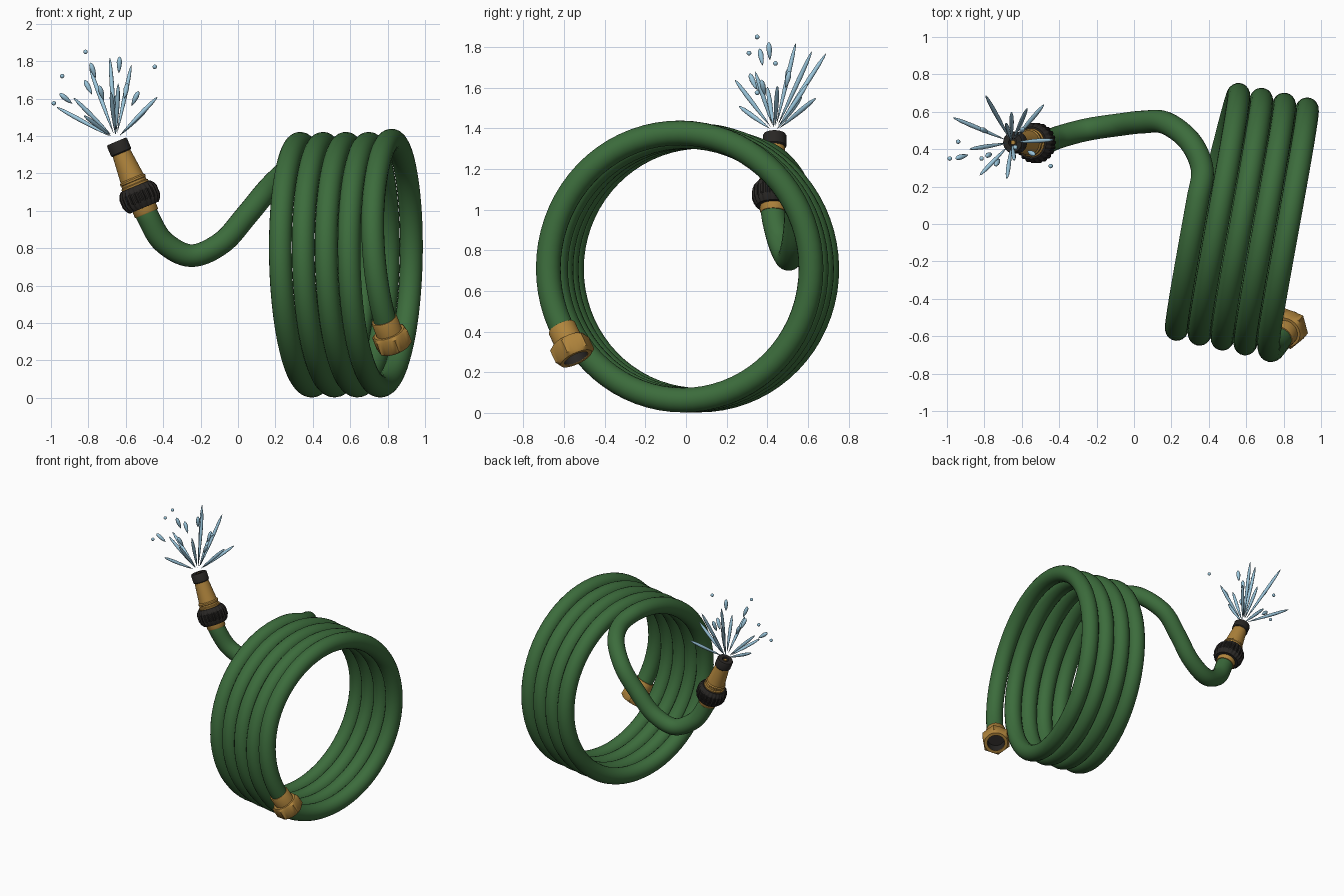
import bpy, bmesh
from math import sin, cos, pi, radians, degrees
from mathutils import Vector

if "Cube" in bpy.data.objects:
    bpy.data.objects.remove(bpy.data.objects["Cube"])


def material(name, rgb):
    m = bpy.data.materials.new(name)
    m.diffuse_color = (*rgb, 1)
    m.use_nodes = True
    m.node_tree.nodes["Principled BSDF"].inputs["Base Color"].default_value = m.diffuse_color
    return m


GREEN = material("hose green", (0.045, 0.15, 0.045))
BRASS = material("brass", (0.43, 0.23, 0.045))
BLACK = material("black rubber", (0.022, 0.02, 0.018))
WATER = material("water blue", (0.33, 0.57, 0.72))


def smooth(obj, angle=35):
    bpy.ops.object.select_all(action='DESELECT')
    obj.select_set(True)
    bpy.context.view_layer.objects.active = obj
    bpy.ops.object.shade_smooth_by_angle(angle=radians(angle))


def round_(i, n):
    return 1.0


def hexagon(i, n):
    return cos(pi / 6) / cos((2 * pi * i / n) % (pi / 3) - pi / 6)


def ribbed(i, n):
    return (1, 1, 0.93, 0.93)[i % 4]


def add_lathe(bm, base, axis, profile, n):
    """Revolve (radius, distance[, shape]) points around an axis."""
    base = Vector(base)
    q = Vector((0, 0, 1)).rotation_difference(Vector(axis).normalized())
    rings = []
    for r, t, *shape in profile:
        f = shape[0] if shape else round_
        if r == 0:
            rings.append([bm.verts.new(base + q @ Vector((0, 0, t)))] * n)
            continue
        ring = []
        for i in range(n):
            a, k = 2 * pi * i / n, r * f(i, n)
            ring.append(bm.verts.new(base + q @ Vector((k * cos(a), k * sin(a), t))))
        rings.append(ring)
    for lo, hi in zip(rings, rings[1:]):
        for i in range(n):
            j = (i + 1) % n
            vs = list(dict.fromkeys((lo[i], lo[j], hi[j], hi[i])))
            if len(vs) > 2:
                bm.faces.new(vs)


def finish(bm, name, mat, angle=35):
    bmesh.ops.recalc_face_normals(bm, faces=bm.faces)
    me = bpy.data.meshes.new(name)
    bm.to_mesh(me)
    bm.free()
    me.materials.append(mat)
    obj = bpy.data.objects.new(name, me)
    bpy.context.collection.objects.link(obj)
    smooth(obj, angle)
    return obj


def lathe(name, base, axis, profile, mat, n=40):
    bm = bmesh.new()
    add_lathe(bm, base, axis, profile, n)
    return finish(bm, name, mat)


# Hose: a coil turned about z, with its free end curving off to the nozzle
TURN = radians(12)


def coil(deg):
    th = radians(deg)
    a = 0.84 - 0.125 * deg / 360 + 0.05 * (max(0, 40 - deg) / 70) ** 2
    r = 0.649 + (0.018 * cos(radians(deg - 70) * 0.75) ** 2 if -50 < deg < 190 else 0)
    b = 0.145 - r * cos(th)
    return Vector((a * cos(TURN) + b * sin(TURN),
                   b * cos(TURN) - a * sin(TURN), 0.712 + r * sin(th)))


def catmull(p, steps=8):
    out = []
    for i in range(1, len(p) - 2):
        p0, p1, p2, p3 = p[i - 1:i + 3]
        for s in range(steps):
            t = s / steps
            out.append(0.5 * (2 * p1 + (p2 - p0) * t + (2 * p0 - 5 * p1 + 4 * p2 - p3) * t * t
                              + (3 * p1 - p0 - 3 * p2 + p3) * t ** 3))
    return out


NOZZLE, NOZZLE_AXIS = Vector((-0.488, 0.432, 0.985)), Vector((-0.385, 0.01, 0.923)).normalized()
end_deg = 4 * 360 + 95
path = [coil(d) for d in range(-30, end_deg - 4, 5)]
tail = [coil(end_deg - 15), coil(end_deg)] + [Vector(v) for v in (
    (0.365, 0.29, 1.315), (0.30, 0.44, 1.25), (0.17, 0.54, 1.125), (0.045, 0.545, 0.975),
    (-0.085, 0.53, 0.83), (-0.25, 0.505, 0.76), (-0.40, 0.465, 0.835))]
tail += [NOZZLE - 0.02 * NOZZLE_AXIS, NOZZLE + 0.05 * NOZZLE_AXIS, NOZZLE + 0.1 * NOZZLE_AXIS]
path += catmull(tail)

cu = bpy.data.curves.new("hose", 'CURVE')
cu.dimensions = '3D'
cu.bevel_depth = 0.061
cu.bevel_resolution = 8
cu.use_fill_caps = True
sp = cu.splines.new('POLY')
sp.points.add(len(path) - 1)
for pt, v in zip(sp.points, path):
    pt.co = (*v, 1)
hose = bpy.data.objects.new("hose", cu)
bpy.context.collection.objects.link(hose)
hose.select_set(True)
bpy.context.view_layer.objects.active = hose
bpy.ops.object.convert(target='MESH')
hose = bpy.context.view_layer.objects.active
hose.data.materials.clear()
hose.data.materials.append(GREEN)
smooth(hose, 50)

# Brass tap fitting: sleeve, hex nut and dark bore
tap, tap_axis = coil(-30), (0.33, 0.4, -0.85)
lathe("tap_sleeve", tap, tap_axis,
      [(0.058, -0.04), (0.068, -0.04), (0.071, -0.035), (0.071, 0.06), (0.058, 0.06)], BRASS)
lathe("tap_nut", tap, tap_axis,
      [(0.065, 0.04), (0.085, 0.04), (0.104, 0.055, hexagon), (0.104, 0.125, hexagon),
       (0.084, 0.14), (0.063, 0.14), (0.063, 0.06)], BRASS, 36)
lathe("tap_bore", tap, tap_axis, [(0.062, 0.138), (0.062, 0.065), (0, 0.065)], BLACK)

# Nozzle: brass tail ring, ribbed grip, tapered barrel and black tip
lathe("nozzle_tail", NOZZLE, NOZZLE_AXIS,
      [(0.058, 0), (0.064, 0), (0.067, 0.005), (0.067, 0.05), (0.05, 0.05)], BRASS)
lathe("nozzle_grip", NOZZLE, NOZZLE_AXIS,
      [(0.055, 0.035), (0.085, 0.035), (0.099, 0.052, ribbed), (0.108, 0.075, ribbed),
       (0.108, 0.12, ribbed), (0.099, 0.142, ribbed), (0.085, 0.158), (0.05, 0.158)], BLACK, 88)
lathe("nozzle_barrel", NOZZLE, NOZZLE_AXIS,
      [(0, 0.15), (0.075, 0.15), (0.077, 0.155), (0.077, 0.168), (0.07, 0.173), (0.07, 0.185),
       (0.073, 0.188), (0.073, 0.198), (0.066, 0.205), (0.05, 0.36), (0, 0.36)], BRASS)
lathe("nozzle_tip", NOZZLE, NOZZLE_AXIS,
      [(0, 0.35), (0.053, 0.35), (0.058, 0.356), (0.058, 0.41), (0.053, 0.418),
       (0.024, 0.418), (0.02, 0.40), (0, 0.40)], BLACK)
lathe("nozzle_jet", NOZZLE, NOZZLE_AXIS, [(0, 0.402), (0.012, 0.402), (0.012, 0.415), (0, 0.415)], BRASS, 16)

# Water: long streaks fanning from the tip, short droplets, round beads
SOURCE = NOZZLE + 0.43 * NOZZLE_AXIS
SPINDLE = [(0, 0), (0.55, 0.2), (0.9, 0.45), (1, 0.65), (0.8, 0.85), (0.4, 0.96), (0, 1)]


def spindle(bm, start, end, r):
    d = end - start
    add_lathe(bm, start, d, [(r * k, t * d.length) for k, t in SPINDLE], 10)


bm = bmesh.new()
for tip in ((-.97, .57, 1.555), (-.88, .40, 1.605), (-.795, .69, 1.77), (-.685, .54, 1.82),
            (-.57, .62, 1.78), (-.43, .45, 1.61), (-.48, .64, 1.55), (-.68, .24, 1.64),
            (-.825, .26, 1.51), (-.64, .34, 1.68), (-.655, .60, 1.62)):
    tip = Vector(tip)
    spindle(bm, SOURCE + (tip - SOURCE).normalized() * 0.035, tip, 0.012)
finish(bm, "water_streaks", WATER, 60)

bm = bmesh.new()
for c in ((-.775, .37, 1.75), (-.635, .41, 1.78), (-.92, .36, 1.60), (-.73, .33, 1.63),
          (-.60, .50, 1.64), (-.55, .38, 1.60), (-.80, .50, 1.66)):
    c = Vector(c)
    half = (c - SOURCE).normalized() * 0.045
    spindle(bm, c - half, c + half, 0.014)
finish(bm, "water_droplets", WATER, 60)

bm = bmesh.new()
for c in ((-.985, .35, 1.575), (-.445, .31, 1.77), (-.94, .44, 1.72), (-.815, .35, 1.85)):
    ball = bmesh.ops.create_icosphere(bm, subdivisions=2, radius=0.012)
    bmesh.ops.translate(bm, verts=ball['verts'], vec=c)
finish(bm, "water_beads", WATER, 60)
